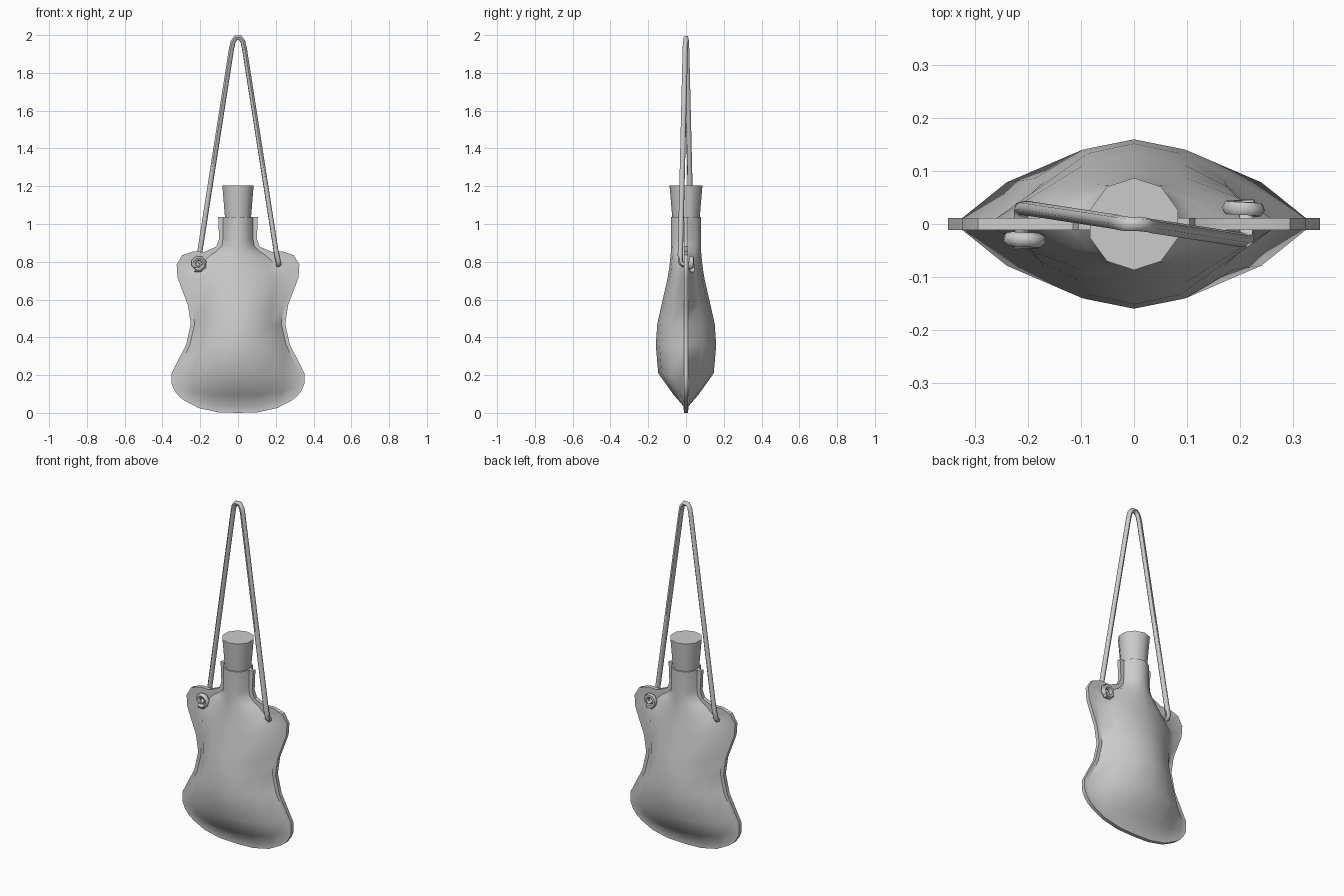
import bpy, bmesh, math

if "Cube" in bpy.data.objects:
    bpy.data.objects.remove(bpy.data.objects["Cube"])

SEAM = 0.011   # half thickness of the flat seam around the flask


def finish(obj, angle):
    bpy.ops.object.select_all(action='DESELECT')
    obj.select_set(True)
    bpy.context.view_layer.objects.active = obj
    if obj.type == 'CURVE':
        bpy.ops.object.convert(target='MESH')
    bpy.ops.object.shade_smooth_by_angle(angle=math.radians(angle))


def mesh_object(name, bm, angle=40):
    bmesh.ops.recalc_face_normals(bm, faces=bm.faces)
    mesh = bpy.data.meshes.new(name)
    bm.to_mesh(mesh)
    bm.free()
    obj = bpy.data.objects.new(name, mesh)
    bpy.context.collection.objects.link(obj)
    finish(obj, angle)


# Flask rows: edge x, edge z, centre z, depth, bulge half width, roundness
ROWS = [
    (.310, .085, .000, .011, .280, .75),
    (.335, .115, .035, .013, .300, .75),
    (.352, .155, .095, .065, .315, .75),
    (.352, .210, .210, .147, .325, .75),
    (.275, .360, .360, .160, .255, .75),
    (.250, .470, .470, .152, .230, .75),
    (.265, .570, .570, .130, .240, .75),
    (.320, .715, .700, .100, .260, .80),
    (.325, .785, .760, .090, .215, .80),
    (.295, .835, .800, .085, .175, .75),
    (.235, .855, .830, .082, .145, .70),
    (.180, .852, .855, .080, .115, .60),
    (.115, .880, .887, .080, .085, .50),
    (.100, .920, .920, .080, .080, .50),
    (.105, 1.037, 1.037, .080, .080, .50),
]


def half_row(row):
    ex, ez, cz, d, bw, q = row
    right = []
    for f in (0, .38, .74, 1, None):
        x = ex if f is None else f * bw
        y = SEAM if f is None else max(SEAM, d * (1 - f ** 1.9) ** q)
        right.append((x, y, cz + (ez - cz) * (x / ex) ** 3))
    return [(-x, y, z) for x, y, z in reversed(right[1:])] + right


# Flask body with neck and flat seam
bm = bmesh.new()
rings = []
for row in ROWS:
    half = half_row(row)
    front = [bm.verts.new((x, -y, z)) for x, y, z in half]
    back = [bm.verts.new(p) for p in half]
    rings.append((front, back))
for (f0, b0), (f1, b1) in zip(rings, rings[1:]):
    lo, hi = f0 + b0[::-1], f1 + b1[::-1]
    n = len(lo)
    for i in range(n):
        j = (i + 1) % n
        bm.faces.new((lo[i], lo[j], hi[j], hi[i]))
for f, b in (rings[0], rings[-1]):
    for i in range(len(f) - 1):
        bm.faces.new((f[i], f[i + 1], b[i + 1], b[i]))
mesh_object("flask_body", bm)

# Tapered stopper
bm = bmesh.new()
bmesh.ops.create_cone(bm, cap_ends=True, segments=10, radius1=.07, radius2=.087, depth=.2)
bmesh.ops.translate(bm, verts=bm.verts, vec=(0, 0, 1.103))
mesh_object("stopper", bm)

# Cord: one half with its knot, repeated by half a turn about z
cord = [(.012, 0, 1.985), (.026, -.002, 1.965), (.034, -.004, 1.93),
        (.204, -.030, .84), (.213, -.030, .80), (.214, -.018, .785), (.212, .015, .783)]
for i in range(9):
    a = math.radians(-60 + 45 * i)
    r = .024 + .0015 * i
    cord.append((.21 + r * math.cos(a), .026 + .001 * i, .79 + r * math.sin(a)))
path = [(-x, -y, z) for x, y, z in reversed(cord)] + cord
curve = bpy.data.curves.new("cord", 'CURVE')
curve.dimensions = '3D'
curve.bevel_depth = .014
curve.bevel_resolution = 1
curve.use_fill_caps = True
spline = curve.splines.new('POLY')
spline.points.add(len(path) - 1)
for point, co in zip(spline.points, path):
    point.co = (*co, 1)
cord_obj = bpy.data.objects.new("cord", curve)
bpy.context.collection.objects.link(cord_obj)
finish(cord_obj, 60)
